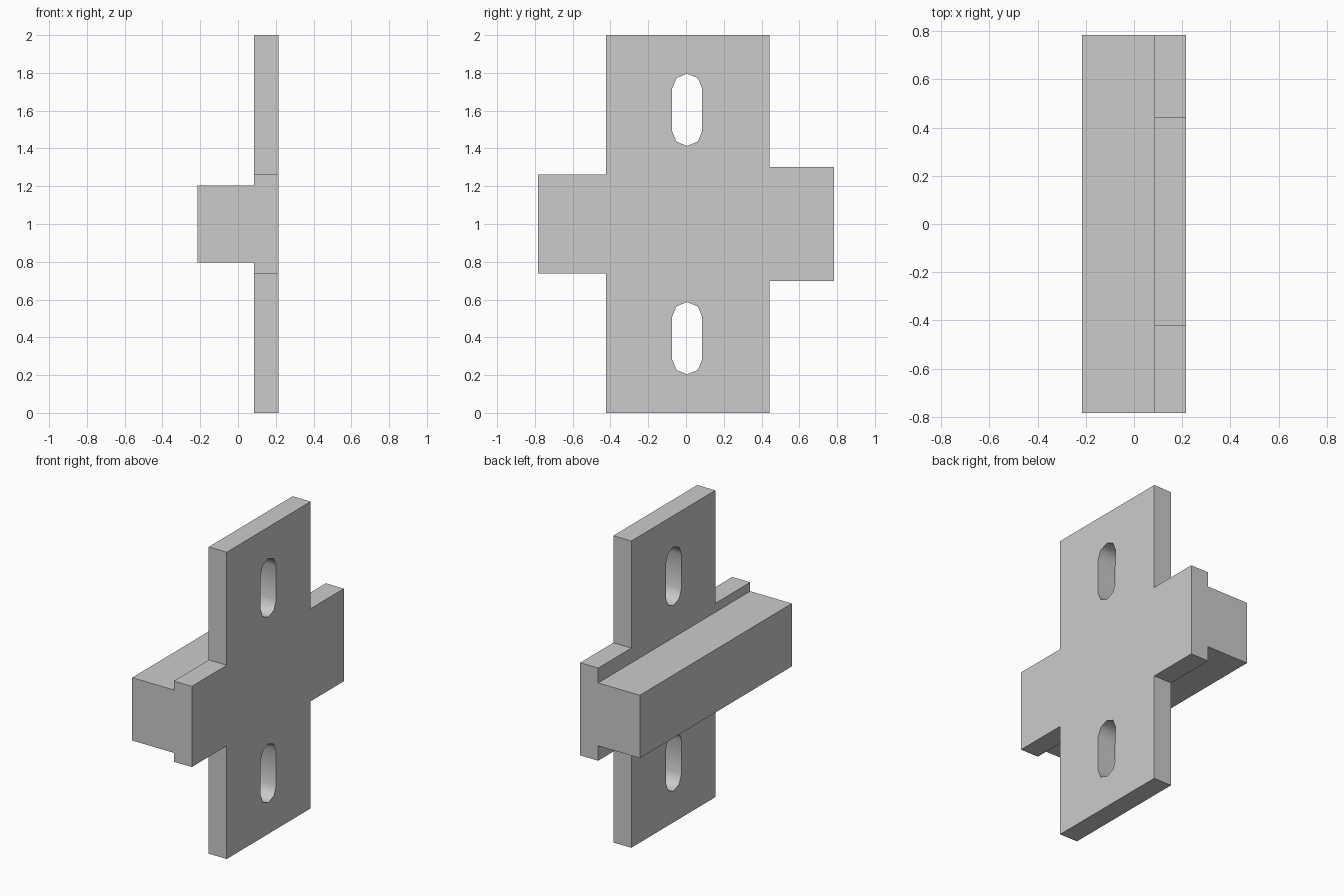
import bpy, bmesh
from math import sin, cos, pi, radians

if "Cube" in bpy.data.objects:
    bpy.data.objects.remove(bpy.data.objects["Cube"])

X_BACK, X_PLATE, X_FACE = -0.215, 0.085, 0.215


def extrude_x(name, profile, x0, x1):
    """Extrude a (y, z) outline along x into a solid."""
    bm = bmesh.new()
    face = bm.faces.new([bm.verts.new((x0, y, z)) for y, z in profile])
    res = bmesh.ops.extrude_face_region(bm, geom=[face])
    verts = [v for v in res["geom"] if isinstance(v, bmesh.types.BMVert)]
    bmesh.ops.translate(bm, verts=verts, vec=(x1 - x0, 0, 0))
    bmesh.ops.recalc_face_normals(bm, faces=bm.faces)
    mesh = bpy.data.meshes.new(name)
    bm.to_mesh(mesh)
    bm.free()
    obj = bpy.data.objects.new(name, mesh)
    bpy.context.collection.objects.link(obj)
    return obj


def combine(target, tool, operation):
    """Apply a boolean and remove the helper solid."""
    bpy.context.view_layer.objects.active = target
    mod = target.modifiers.new(operation, 'BOOLEAN')
    mod.operation, mod.object, mod.solver = operation, tool, 'EXACT'
    bpy.ops.object.modifier_apply(modifier=mod.name)
    bpy.data.objects.remove(tool)


def slot_outline(y, z0, z1, r, seg=4):
    """Upright slot with low-poly round ends."""
    top = [(y + r * cos(pi * i / seg), z1 - r + r * sin(pi * i / seg)) for i in range(seg + 1)]
    bottom = [(y - r * cos(pi * i / seg), z0 + r - r * sin(pi * i / seg)) for i in range(seg + 1)]
    return top + bottom


# Cross-shaped plate: the upper outline is mirrored about z = 1
half = [(-0.783, 0.263), (-0.423, 0.263), (-0.423, 1.0),
        (0.442, 1.0), (0.442, 0.302), (0.783, 0.302)]
outline = [(y, 1 + h) for y, h in half] + [(y, 1 - h) for y, h in reversed(half)]
plate = extrude_x("mounting_plate", outline, X_PLATE, X_FACE)

# Rail bar behind the plate, sunk in so the two join as one solid
bar = extrude_x("rail_bar", [(-0.783, 0.795), (0.783, 0.795), (0.783, 1.205), (-0.783, 1.205)],
                X_BACK, 0.15)
combine(plate, bar, 'UNION')

# Screw slots above and below the bar
for z0, z1 in ((1.413, 1.796), (0.204, 0.587)):
    cutter = extrude_x("slot_cutter", slot_outline(0.006, z0, z1, 0.08), 0.0, 0.3)
    cutter.hide_render = True
    combine(plate, cutter, 'DIFFERENCE')

# Smooth slot ends, sharp corners elsewhere
bpy.ops.object.select_all(action='DESELECT')
plate.select_set(True)
bpy.context.view_layer.objects.active = plate
bpy.ops.object.shade_smooth_by_angle(angle=radians(50))
